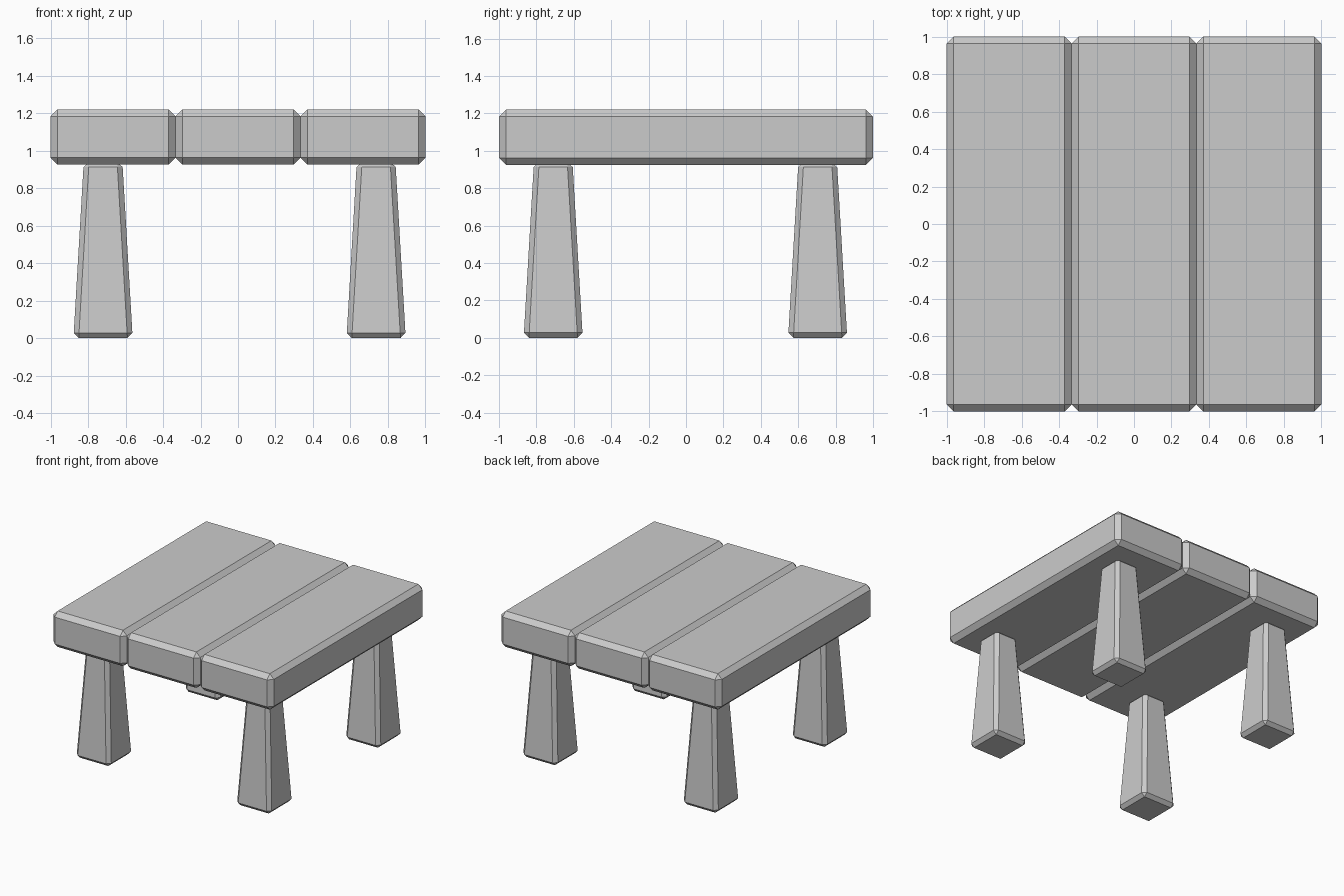
import bpy, bmesh

if "Cube" in bpy.data.objects:
    bpy.data.objects.remove(bpy.data.objects["Cube"])


def chamfered_box(name, bottom, top, z0, z1, chamfer, location=(0, 0)):
    """Box with (half_x, half_y) sizes at bottom and top, all edges chamfered."""
    bm = bmesh.new()
    bmesh.ops.create_cube(bm, size=2)
    for v in bm.verts:
        hx, hy = top if v.co.z > 0 else bottom
        v.co = (v.co.x * hx, v.co.y * hy, z1 if v.co.z > 0 else z0)
    bmesh.ops.bevel(bm, geom=bm.edges[:], offset=chamfer, segments=1,
                    affect='EDGES', clamp_overlap=True)
    mesh = bpy.data.meshes.new(name)
    bm.to_mesh(mesh)
    bm.free()
    obj = bpy.data.objects.new(name, mesh)
    obj.location = (location[0], location[1], 0)
    bpy.context.collection.objects.link(obj)
    return obj


# Table top: three thick planks side by side
half = (1 / 3, 1.0)
for side, x in (("left", -2 / 3), ("middle", 0), ("right", 2 / 3)):
    chamfered_box(f"{side}_plank", half, half, 0.925, 1.22, 0.037, (x, 0))

# Four tapered legs, wider at the foot, tops seated slightly into the planks
for side, x in (("left", -0.72), ("right", 0.737)):
    for end, y in (("front", -0.71), ("back", 0.704)):
        chamfered_box(f"{end}_{side}_leg", (0.158, 0.158), (0.103, 0.103),
                      0.0, 0.94, 0.028, (x, y))
